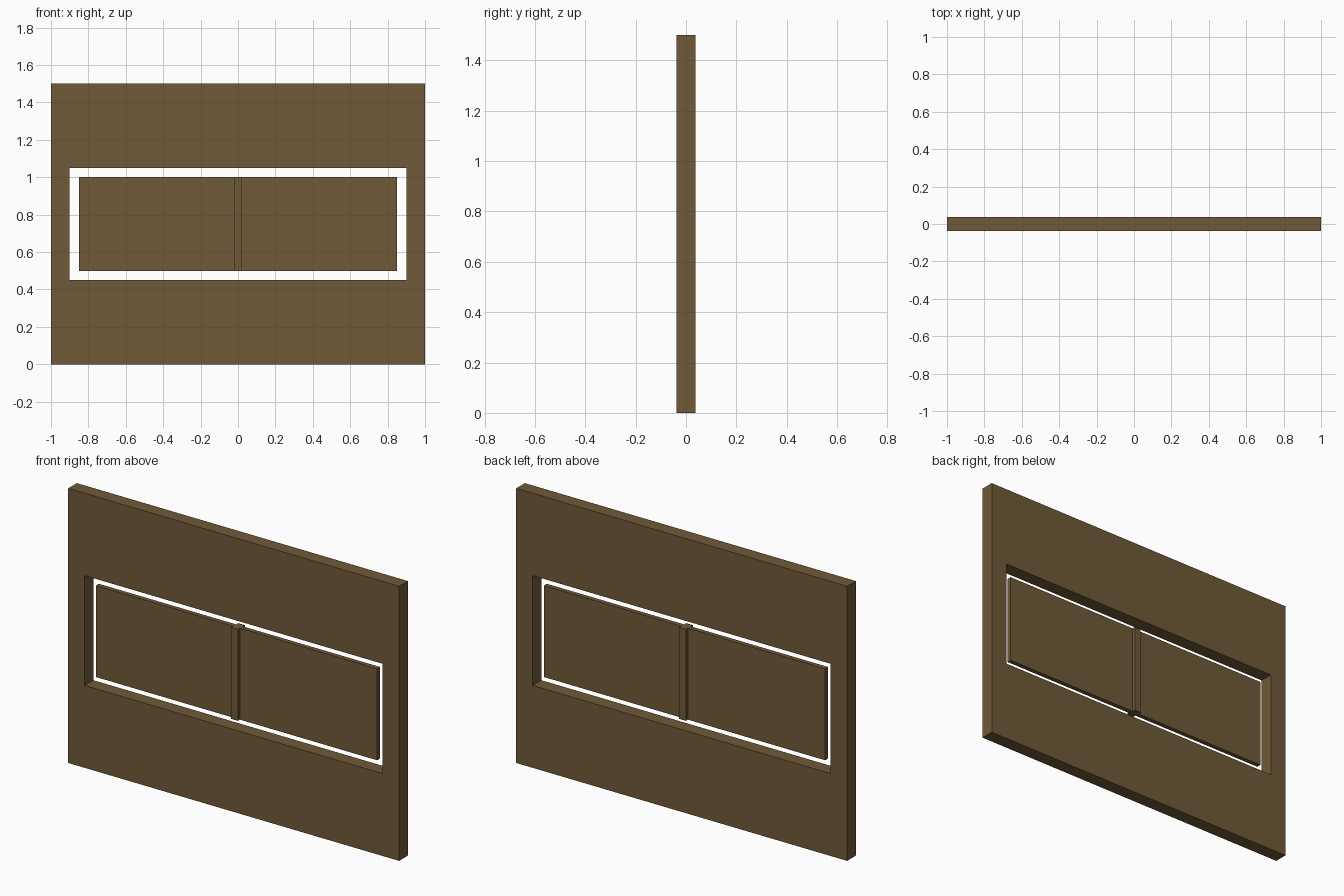
import bpy
import bmesh

if "Cube" in bpy.data.objects:
    bpy.data.objects.remove(bpy.data.objects["Cube"])

# Single brown colour for every part
brown = bpy.data.materials.new("brown_wood")
brown.diffuse_color = (0.16, 0.10, 0.04, 1)
brown.use_nodes = True
brown.node_tree.nodes["Principled BSDF"].inputs["Base Color"].default_value = brown.diffuse_color


def add_object(name, bm):
    mesh = bpy.data.meshes.new(name)
    bm.to_mesh(mesh)
    bm.free()
    mesh.materials.append(brown)
    obj = bpy.data.objects.new(name, mesh)
    bpy.context.collection.objects.link(obj)
    return obj


def box(name, half_x, half_y, z0, z1):
    bm = bmesh.new()
    bmesh.ops.create_cube(bm, size=1)
    for v in bm.verts:
        v.co.x *= 2 * half_x
        v.co.y *= 2 * half_y
        v.co.z = z0 if v.co.z < 0 else z1
    return add_object(name, bm)


def rectangle(half_x, z0, z1):
    return [(-half_x, z0), (half_x, z0), (half_x, z1), (-half_x, z1)]


def frame(name, half_y, outer, inner):
    """Rectangular wall with a rectangular through-opening."""
    bm = bmesh.new()
    rings = [[bm.verts.new((x, y, z)) for x, z in loop]
             for loop, y in ((outer, -half_y), (inner, -half_y),
                             (inner, half_y), (outer, half_y))]
    for r in range(4):
        a, b = rings[r], rings[(r + 1) % 4]
        for i in range(4):
            j = (i + 1) % 4
            bm.faces.new((a[i], a[j], b[j], b[i]))
    bmesh.ops.recalc_face_normals(bm, faces=bm.faces)
    return add_object(name, bm)


# Wall with its window opening
frame("wall", 0.0375, rectangle(1.0, 0.0, 1.5), rectangle(0.9, 0.45, 1.05))

# Thin panel floating in the opening, and the thicker centre bar
box("window_panel", 0.85, 0.0125, 0.5, 1.0)
box("centre_bar", 0.02, 0.03, 0.5, 1.0)
